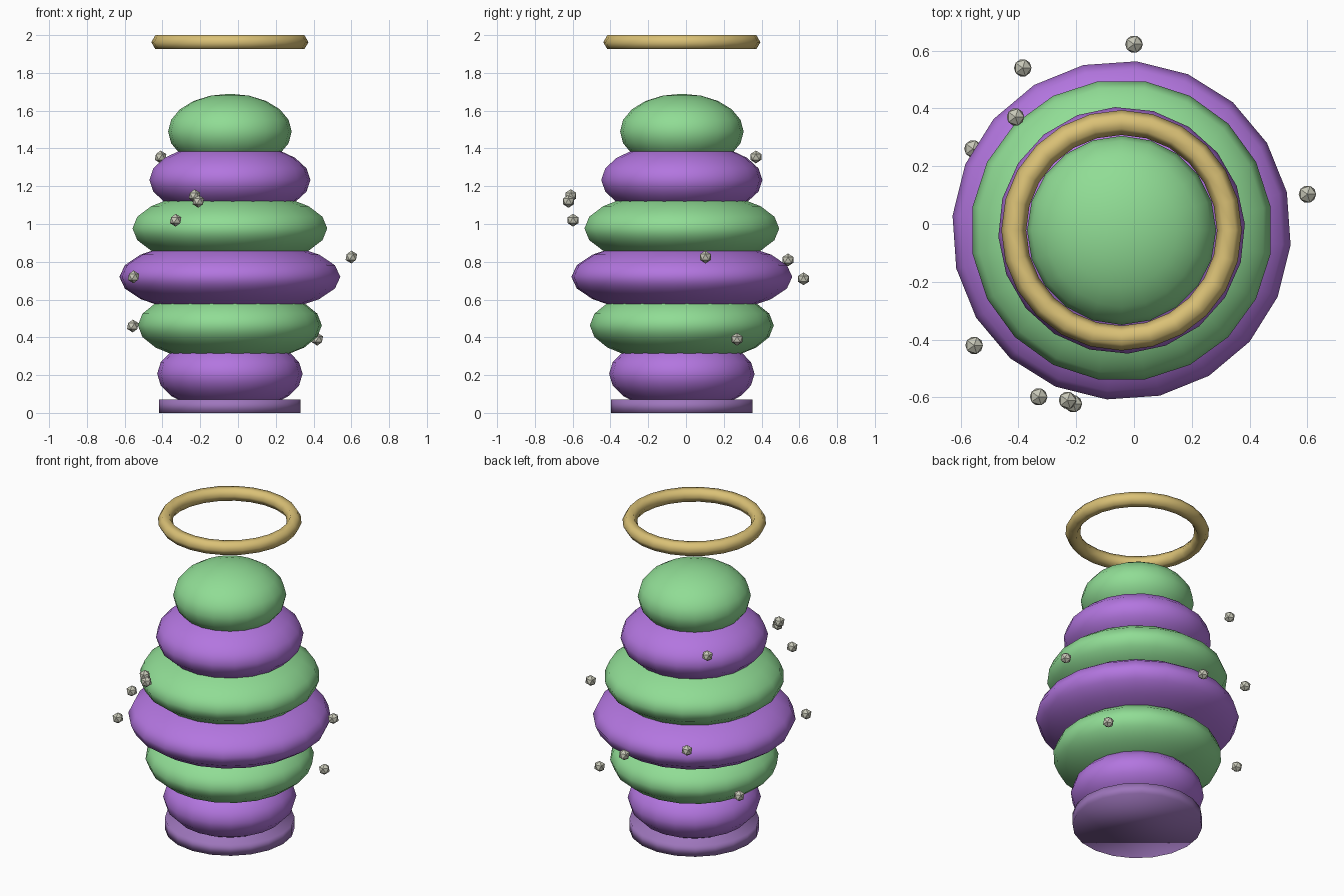
import bpy
from math import radians

if "Cube" in bpy.data.objects:
    bpy.data.objects.remove(bpy.data.objects["Cube"], do_unlink=True)

CX, CY = -0.043, -0.022  # axis of the stack


def material(name, rgb):
    mat = bpy.data.materials.new(name)
    mat.use_nodes = True
    mat.diffuse_color = (*rgb, 1)
    bsdf = next(n for n in mat.node_tree.nodes if n.type == "BSDF_PRINCIPLED")
    bsdf.inputs["Base Color"].default_value = (*rgb, 1)
    bsdf.inputs["Roughness"].default_value = 0.6
    return mat


purple = material("purple", (0.45, 0.18, 0.74))
green = material("green", (0.28, 0.72, 0.30))
dull_purple = material("dull purple", (0.34, 0.18, 0.50))
gold = material("gold", (0.70, 0.53, 0.18))
silver = material("silver", (0.58, 0.58, 0.48))


def finish(name, mat, smooth=True):
    ob = bpy.context.object
    ob.name = name
    ob.data.materials.append(mat)
    if smooth:
        bpy.ops.object.shade_smooth()
    return ob


# Base disc
bpy.ops.mesh.primitive_cylinder_add(vertices=20, radius=0.375, depth=0.07,
                                    location=(CX, CY, 0.035))
finish("base", dull_purple)

# Stacked squashed tiers, alternating colours, each turned a little
tiers = [(0.385, 0), (0.488, 4), (0.587, -5), (0.522, 9), (0.427, 3), (0.327, 0)]
for i, (radius, turn) in enumerate(tiers):
    bpy.ops.mesh.primitive_uv_sphere_add(segments=20, ring_count=10, radius=1,
                                         location=(CX, CY, 0.207 + i * 0.2565),
                                         rotation=(0, 0, radians(turn)))
    ob = finish(f"tier_{i + 1}", green if i % 2 else purple)
    ob.scale = (radius, radius, 0.2)

# Floating ring
bpy.ops.mesh.primitive_torus_add(major_segments=24, minor_segments=6,
                                 major_radius=0.373, minor_radius=0.043,
                                 location=(CX, CY, 1.9625))
finish("halo_ring", gold)

# Floating faceted beads
beads = [
    (-0.41, 0.37, 1.355), (-0.23, -0.61, 1.15), (-0.21, -0.622, 1.12),
    (-0.33, -0.598, 1.02), (0.6, 0.103, 0.825), (-0.385, 0.54, 0.81),
    (-0.553, -0.42, 0.72), (0, 0.622, 0.71), (-0.557, 0.26, 0.46),
    (0.42, 0.27, 0.39),
]
for i, spot in enumerate(beads):
    bpy.ops.mesh.primitive_ico_sphere_add(subdivisions=1, radius=0.034, location=spot)
    finish(f"bead_{i + 1}", silver, smooth=False)
